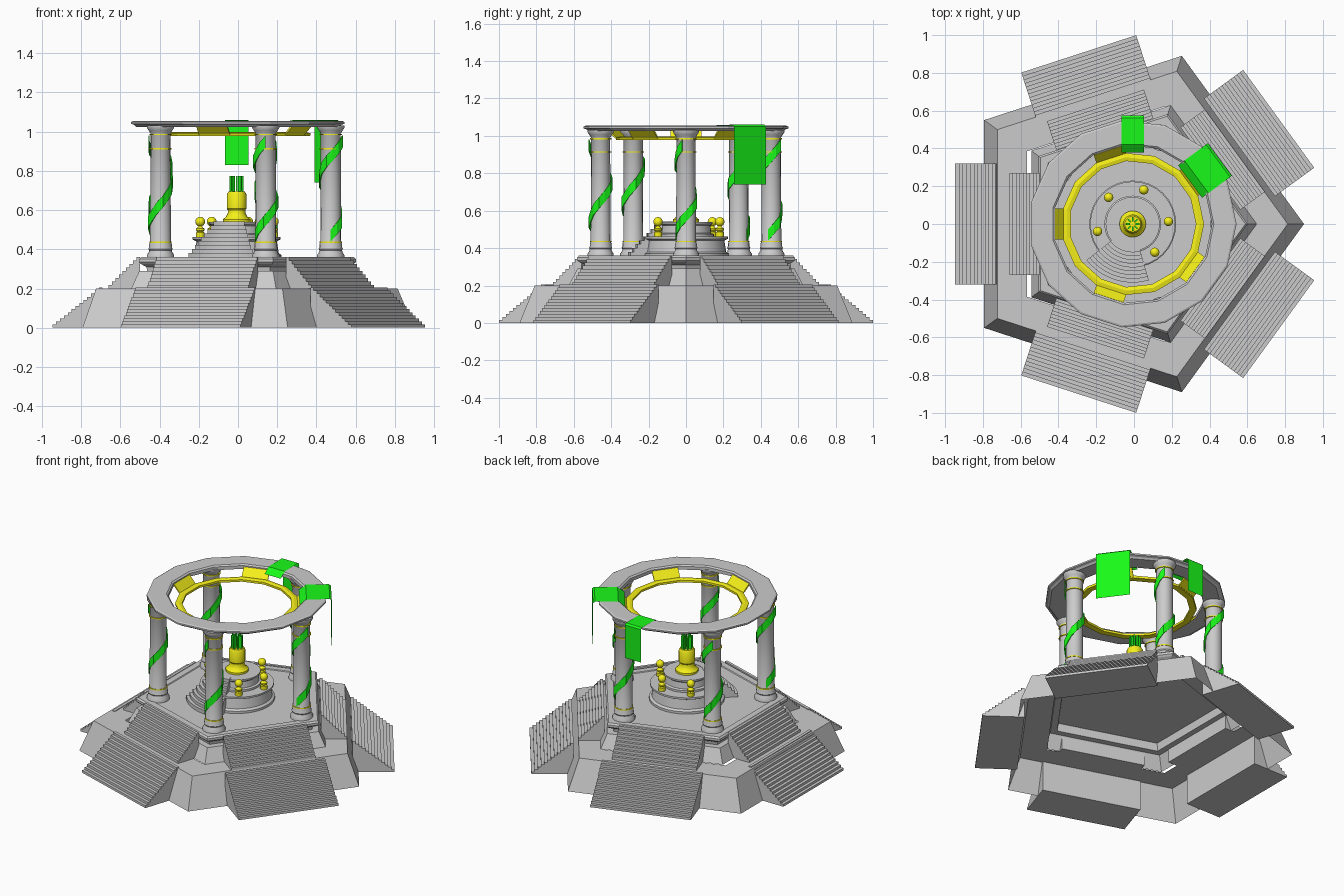
import bpy, bmesh
from math import sin, cos, radians, pi
from mathutils import Matrix

if "Cube" in bpy.data.objects:
    bpy.data.objects.remove(bpy.data.objects["Cube"])


def material(name, col):
    m = bpy.data.materials.new(name)
    m.diffuse_color = (*col, 1)
    m.use_nodes = True
    m.node_tree.nodes["Principled BSDF"].inputs["Base Color"].default_value = m.diffuse_color
    return m


GOLD = material("gold", (0.93, 0.88, 0.01))
GREEN = material("green", (0.01, 0.95, 0.01))
CX = -0.007  # shared axis of the upper structure


def make(name, verts, faces, mat=None, smooth=False):
    me = bpy.data.meshes.new(name)
    me.from_pydata(verts, [], faces)
    bm = bmesh.new()
    bm.from_mesh(me)
    bmesh.ops.remove_doubles(bm, verts=bm.verts, dist=1e-5)
    bmesh.ops.recalc_face_normals(bm, faces=bm.faces)
    bm.to_mesh(me)
    bm.free()
    ob = bpy.data.objects.new(name, me)
    bpy.context.collection.objects.link(ob)
    if mat:
        me.materials.append(mat)
    if smooth:
        bpy.ops.object.select_all(action='DESELECT')
        ob.select_set(True)
        bpy.context.view_layer.objects.active = ob
        bpy.ops.object.shade_smooth_by_angle(angle=radians(35))
    return ob


def lathe(name, profile, n, cx=CX, cy=0, mat=None, smooth=False, loop=False):
    """Revolve (radius, z) points in n flat sides, first vertex on +x."""
    k = len(profile)
    verts = [(cx + r * cos(2 * pi * i / n), cy + r * sin(2 * pi * i / n), z)
             for i in range(n) for r, z in profile]
    faces = []
    for i in range(n):
        a, b = i * k, (i + 1) % n * k
        for j in range(k if loop else k - 1):
            q = (j + 1) % k
            faces.append((a + j, b + j, b + q, a + q))
    return make(name, verts, faces, mat, smooth)


def prism(name, profile, hw, deg, cx=0, mat=None, sheet=False):
    """Extrude an (outward, z) outline sideways by +-hw, then turn it."""
    k = len(profile)
    verts = [(r, s * hw, z) for s in (-1, 1) for r, z in profile]
    faces = [(i, (i + 1) % k, (i + 1) % k + k, i + k) for i in range(k - 1 if sheet else k)]
    if not sheet:
        faces += [tuple(range(k)), tuple(range(2 * k - 1, k - 1, -1))]
    ob = make(name, verts, faces, mat)
    ob.data.transform(Matrix.Translation((cx, 0, 0)) @ Matrix.Rotation(radians(deg), 4, 'Z'))
    return ob


def stairs(name, r0, r1, z0, z1, n, hw, deg):
    pts = [(r0, z0)]
    for i in range(n):
        z = z0 + (z1 - z0) * (i + 1) / n
        pts += [(r0 + (r1 - r0) * i / n, z), (r0 + (r1 - r0) * (i + 1) / n, z)]
    pts.append((r1, z0))
    prism(name, pts, hw, deg)


# Pentagonal base, hollow underneath
lathe("lower_tier", [(0.936, 0), (0.85, 0.2), (0.655, 0.2)], 5, cx=-0.036)
lathe("upper_tier", [(0.66, 0.2), (0.61, 0.29), (0.56, 0.29)], 5, cx=-0.01)
lathe("floor_slab", [(0, 0.34), (0.55, 0.34), (0.56, 0.29), (0.565, 0.31), (0.60, 0.325),
                     (0.612, 0.335), (0.612, 0.35), (0.60, 0.36), (0.55, 0.36), (0.545, 0.355),
                     (0, 0.355)], 5, cx=-0.01)

# Five double flights of stairs
for i in range(5):
    a = 36 + 72 * i
    stairs(f"lower_stairs_{i}", 0.947, 0.69, 0, 0.205, 13, 0.32, a)
    stairs(f"upper_stairs_{i}", 0.66, 0.50, 0.2, 0.36, 9, 0.27, a)

# Round dais with curved steps
lathe("dais_lower", [(0.23, 0.355), (0.23, 0.37), (0.215, 0.38), (0.205, 0.44), (0.225, 0.45),
                     (0.225, 0.462), (0, 0.462)], 32, smooth=True)
lathe("dais_upper", [(0.15, 0.46), (0.15, 0.475), (0.135, 0.48), (0.13, 0.52), (0.143, 0.53),
                     (0.143, 0.54), (0, 0.54)], 32, smooth=True)
for i in range(9):
    r, z, m = 0.31 - 0.02 * i, 0.36 + 0.0203 * (i + 1), 12
    angs = [radians(-108 - 34 + 68 * j / m) for j in range(m + 1)]
    ring = [(q * cos(t), q * sin(t)) for q, ts in ((r, angs), (0.10, angs[::-1])) for t in ts]
    k = len(ring)
    verts = [(CX + x, y, h) for h in (0.355, z) for x, y in ring]
    faces = [(j, (j + 1) % k, (j + 1) % k + k, j + k) for j in range(k)]
    faces += [(j + o, j + 1 + o, k - 2 - j + o, k - 1 - j + o) for o in (0, k) for j in range(m)]
    make(f"dais_step_{i}", verts, faces)

# Central vase and its plant
lathe("vase", [(0, 0.54), (0.07, 0.54), (0.07, 0.553), (0.055, 0.565), (0.045, 0.585),
               (0.045, 0.60), (0.05, 0.607), (0.05, 0.68), (0.042, 0.694), (0, 0.694)],
      20, mat=GOLD, smooth=True)
for i in range(8):
    prism(f"plant_leaf_{i}", [(0.014, 0.69), (0.036, 0.69), (0.036, 0.775), (0.014, 0.775)],
          0.004, 45 * i, CX, GREEN)

# Five small gold posts with ball tops
for i, a in enumerate((4, 72, 132, 192, 308)):
    x, y = CX + 0.19 * cos(radians(a)), 0.19 * sin(radians(a))
    ball = [(0.025 * sin(pi * j / 8), 0.541 - 0.025 * cos(pi * j / 8)) for j in range(1, 9)]
    lathe(f"ball_post_{i}", [(0, 0.462), (0.022, 0.462), (0.022, 0.485), (0.016, 0.49),
                             (0.022, 0.497), (0.022, 0.505), (0.012, 0.512)] + ball,
          12, x, y, GOLD, True)

# Five columns with gold bands and spiralling vines
for i in range(5):
    a = 72 * i
    x, y = CX + 0.48 * cos(radians(a)), 0.48 * sin(radians(a))
    lathe(f"column_{i}", [(0, 0.355), (0.07, 0.355), (0.07, 0.37), (0.06, 0.385), (0.058, 0.395),
                          (0.062, 0.402), (0.058, 0.41), (0.058, 0.425), (0.053, 0.435),
                          (0.051, 0.99), (0.06, 1.005), (0.07, 1.02), (0.07, 1.032), (0, 1.032)],
          16, x, y, smooth=True)
    for j, z in enumerate((0.432, 0.91, 0.982)):
        lathe(f"column_band_{i}_{j}", [(0.05, z), (0.057, z), (0.057, z + 0.007), (0.05, z + 0.007)],
              16, x, y, GOLD, loop=True)
    n = 14
    verts, faces = [], []
    for j in range(n + 1):
        z = 0.44 + 0.48 * j / n
        t = radians(a - 18 + (z - 0.52) * 360 / 0.40)
        r = 0.057 + 0.004 * (j % 3)
        for dr, dz in ((0, 0), (0, 0.06), (-0.005, 0.06), (-0.005, 0)):
            verts.append((x + (r + dr) * cos(t), y + (r + dr) * sin(t), z + dz))
        if j:
            p, q = 4 * j - 4, 4 * j
            faces += [(p + s, q + s, q + (s + 1) % 4, p + (s + 1) % 4) for s in range(4)]
    faces += [(0, 1, 2, 3), (4 * n, 4 * n + 1, 4 * n + 2, 4 * n + 3)]
    make(f"vine_{i}", verts, faces, GREEN)

# Crowning ring, inner gold ring and the plates joining them
lathe("top_ring", [(0.42, 1.025), (0.525, 1.025), (0.535, 1.035), (0.55, 1.04), (0.55, 1.05),
                   (0.54, 1.055), (0.43, 1.055), (0.42, 1.047)], 15, loop=True)
lathe("gold_ring", [(0.335, 0.978), (0.375, 0.978), (0.378, 0.992), (0.355, 0.997),
                    (0.335, 0.992)], 15, mat=GOLD, loop=True)
for i in range(5):
    prism(f"gold_plate_{i}", [(0.36, 0.985), (0.37, 0.985), (0.415, 1.03), (0.41, 1.04)],
          0.083, 36 + 72 * i, CX, GOLD)

# Two cloth banners draped over the ring
for name, a, hw, low in (("banner_back", 90, 0.06, 0.83), ("banner_right", 36.5, 0.107, 0.74)):
    prism(name, [(0.378, 1.025), (0.42, 1.058), (0.562, 1.06), (0.574, 1.05), (0.574, low)],
          hw, a, CX, GREEN, sheet=True)
